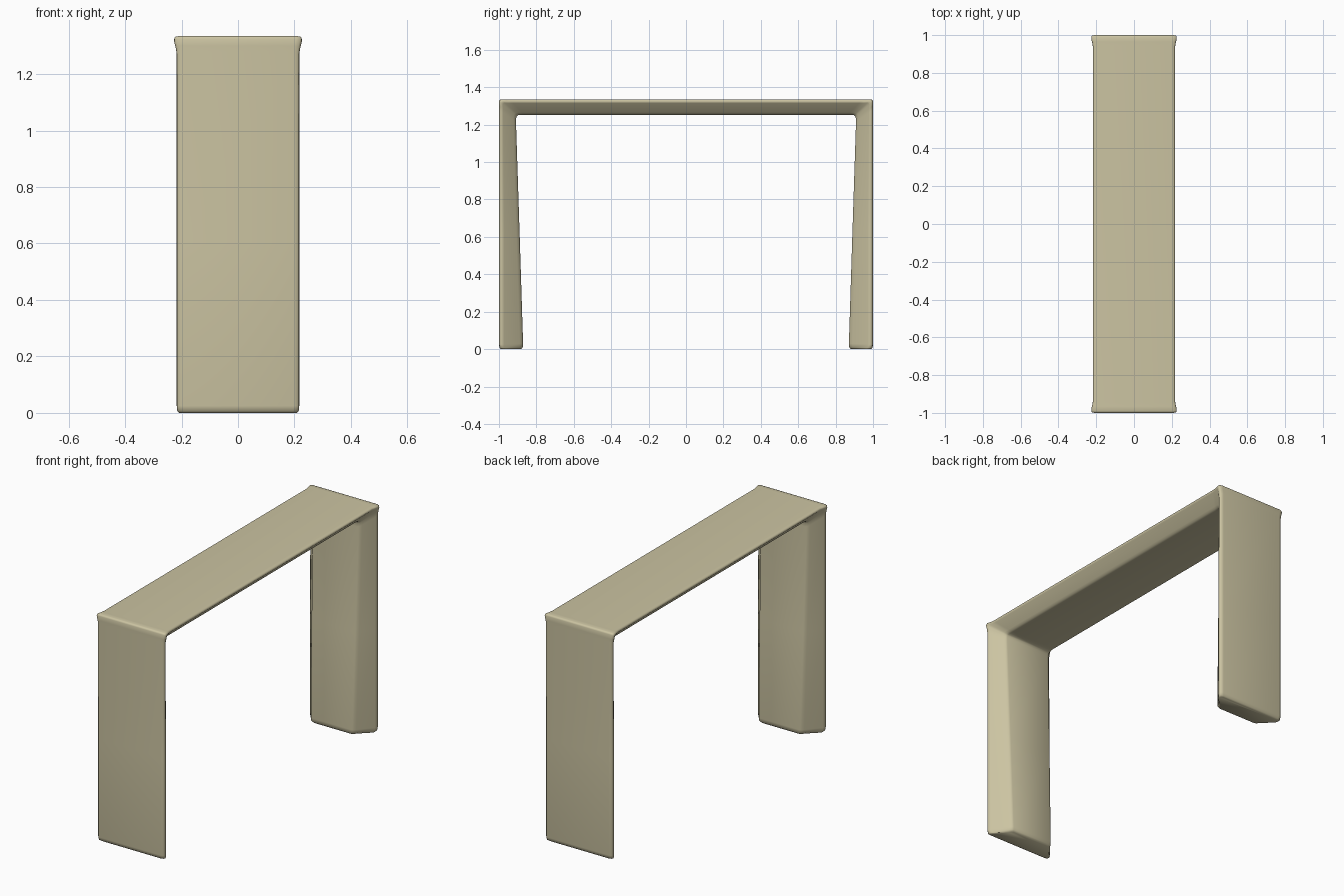
import bpy, bmesh

if "Cube" in bpy.data.objects:
    bpy.data.objects.remove(bpy.data.objects["Cube"])

# Each station along the arch: outer (y, z), inner (y, z), outer half width, inner half width
half = [
    ((-.988, .000), (-.882, .000), .208, .132),   # foot, underside
    ((-.997, .006), (-.873, .010), .215, .139),
    ((-1.00, .025), (-.871, .030), .217, .140),
    ((-1.00, .600), (-.889, .600), .217, .147),
    ((-1.00, 1.28), (-.909, 1.215), .217, .154),  # leg top
    ((-1.00, 1.30), (-.908, 1.235), .220, .155),
    ((-1.00, 1.325), (-.904, 1.246), .226, .156), # flared corner
    ((-.997, 1.332), (-.900, 1.249), .226, .156),
    ((-.990, 1.335), (-.896, 1.251), .226, .156),
    ((-.965, 1.335), (-.885, 1.253), .220, .155),
    ((-.945, 1.335), (-.865, 1.253), .217, .154), # beam
]
mirrored = [((-o[0], o[1]), (-i[0], i[1]), wo, wi) for o, i, wo, wi in reversed(half)]
stations = half + mirrored


def section(outer, inner, wo, wi):
    """Rounded trapezoid ring: wide outer face, sloped sides, narrower inner face."""
    depth = ((outer[0] - inner[0]) ** 2 + (outer[1] - inner[1]) ** 2) ** .5
    profile = [(wo - .020, 0), (wo - .006, .003 / depth), (wo - .001, .009 / depth),
               (wo, .017 / depth), (wo - .005, .028 / depth),
               (wi + .008, 1 - .018 / depth), (wi, 1 - .006 / depth), (wi - .012, 1)]
    ring = profile + [(-x, t) for x, t in reversed(profile)]
    return [(x, outer[0] + (inner[0] - outer[0]) * t,
             outer[1] + (inner[1] - outer[1]) * t) for x, t in ring]


# Loft the sections into one continuous bench frame
bm = bmesh.new()
rings = [[bm.verts.new(p) for p in section(*s)] for s in stations]
for a, b in zip(rings, rings[1:]):
    n = len(a)
    for k in range(n):
        bm.faces.new((a[k], a[(k + 1) % n], b[(k + 1) % n], b[k]))
bm.faces.new(rings[0])
bm.faces.new(rings[-1])
bmesh.ops.recalc_face_normals(bm, faces=bm.faces)

mesh = bpy.data.meshes.new("bench_frame")
bm.to_mesh(mesh)
bm.free()
bench = bpy.data.objects.new("bench_frame", mesh)
bpy.context.collection.objects.link(bench)

# Pale khaki finish
mat = bpy.data.materials.new("khaki")
mat.diffuse_color = (.60, .55, .36, 1)
mat.use_nodes = True
mat.node_tree.nodes["Principled BSDF"].inputs["Base Color"].default_value = mat.diffuse_color
mesh.materials.append(mat)

bpy.context.view_layer.objects.active = bench
bench.select_set(True)
bpy.ops.object.shade_smooth_by_angle(angle=.9)
